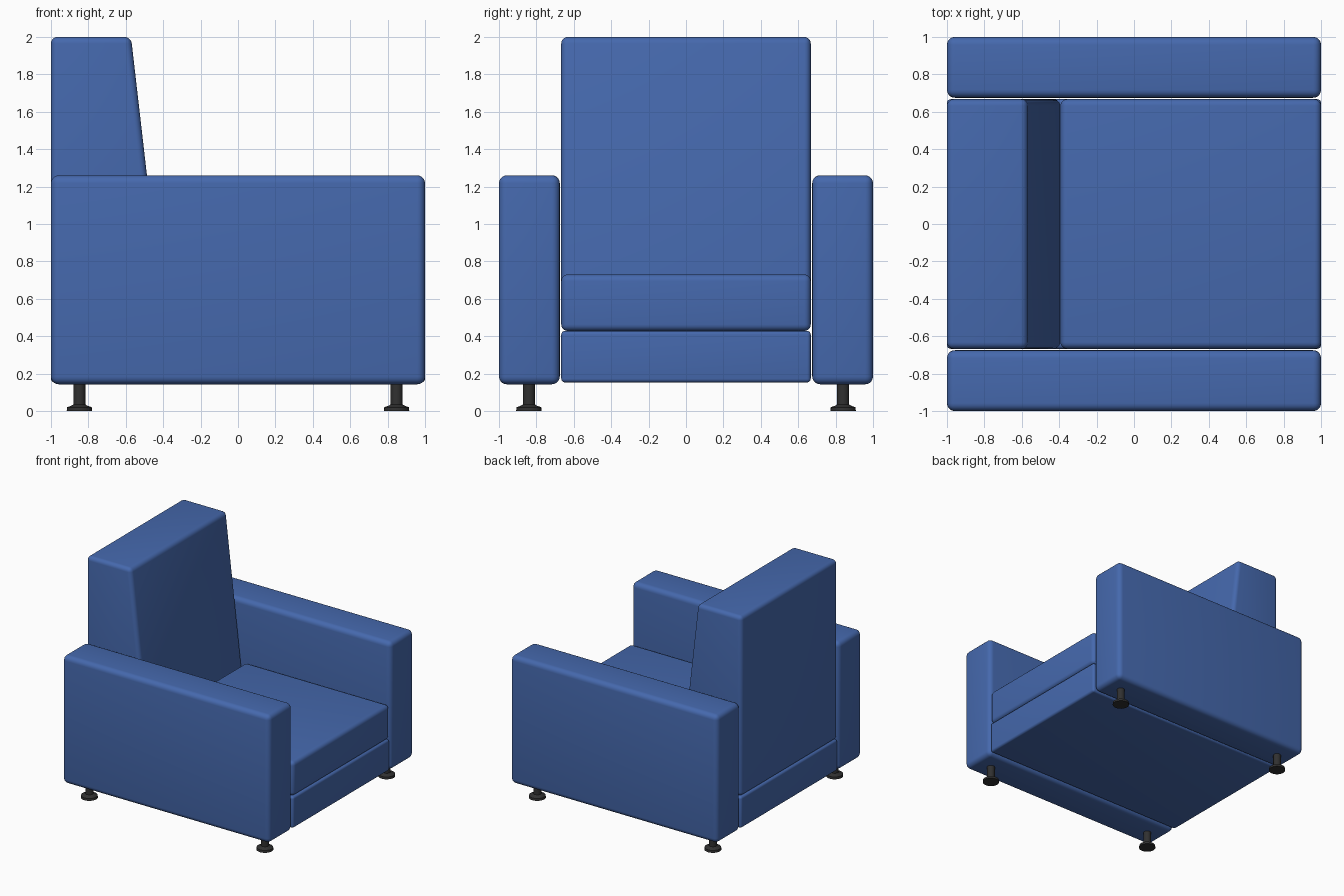
import bpy, bmesh, math

if "Cube" in bpy.data.objects:
    bpy.data.objects.remove(bpy.data.objects["Cube"])

def material(name, color):
    m = bpy.data.materials.new(name)
    m.diffuse_color = color
    m.use_nodes = True
    m.node_tree.nodes["Principled BSDF"].inputs["Base Color"].default_value = m.diffuse_color
    return m

FABRIC = material("blue_fabric", (0.06, 0.14, 0.42, 1))
METAL = material("dark_metal", (0.03, 0.03, 0.03, 1))

def finish(name, bm, mat):
    bmesh.ops.recalc_face_normals(bm, faces=bm.faces)
    me = bpy.data.meshes.new(name)
    bm.to_mesh(me)
    bm.free()
    me.materials.append(mat)
    ob = bpy.data.objects.new(name, me)
    bpy.context.collection.objects.link(ob)
    bpy.ops.object.select_all(action='DESELECT')
    ob.select_set(True)
    bpy.context.view_layer.objects.active = ob
    bpy.ops.object.shade_smooth_by_angle(angle=math.radians(35))
    return ob

def cushion(name, profile, y0, y1, radius):
    """Extrude an x-z profile from y0 to y1 and round every edge."""
    bm = bmesh.new()
    face = bm.faces.new([bm.verts.new((x, y0, z)) for x, z in profile])
    ext = bmesh.ops.extrude_face_region(bm, geom=[face])
    moved = [v for v in ext["geom"] if isinstance(v, bmesh.types.BMVert)]
    bmesh.ops.translate(bm, verts=moved, vec=(0, y1 - y0, 0))
    bmesh.ops.recalc_face_normals(bm, faces=bm.faces)
    bmesh.ops.bevel(bm, geom=bm.edges[:], offset=radius, segments=5,
                    profile=0.5, affect='EDGES')
    return finish(name, bm, FABRIC)

def rect(x0, x1, z0, z1):
    return [(x0, z0), (x1, z0), (x1, z1), (x0, z1)]

def leg(name, x, y):
    """Spin a foot-and-post outline around a vertical axis."""
    outline = [(0, 0), (0.068, 0), (0.066, 0.02), (0.04, 0.03),
               (0.032, 0.036), (0.032, 0.16), (0, 0.16)]
    bm = bmesh.new()
    vs = [bm.verts.new((r, 0, z)) for r, z in outline]
    edges = [bm.edges.new(p) for p in zip(vs, vs[1:])]
    bmesh.ops.spin(bm, geom=vs + edges, cent=(0, 0, 0), axis=(0, 0, 1),
                   angle=2 * math.pi, steps=24)
    bmesh.ops.remove_doubles(bm, verts=bm.verts[:], dist=1e-4)
    finish(name, bm, METAL).location = (x, y, 0)

# Armrests and legs, mirrored
for side, s in (("near", -1), ("far", 1)):
    ya, yb = sorted((s * 0.675, s * 1.0))
    cushion(side + "_armrest", rect(-1, 1, 0.143, 1.26), ya, yb, 0.042)
    for end, x in (("back", -0.848), ("front", 0.848)):
        leg(f"{side}_{end}_leg", x, s * 0.84)

# Base, seat cushion and tapered backrest
cushion("seat_base", rect(-1, 1, 0.153, 0.428), -0.667, 0.667, 0.02)
cushion("seat_cushion", rect(-0.393, 1, 0.428, 0.73), -0.667, 0.667, 0.035)
cushion("backrest", [(-1, 0.428), (-0.391, 0.428), (-0.572, 2), (-1, 2)],
        -0.667, 0.667, 0.035)
